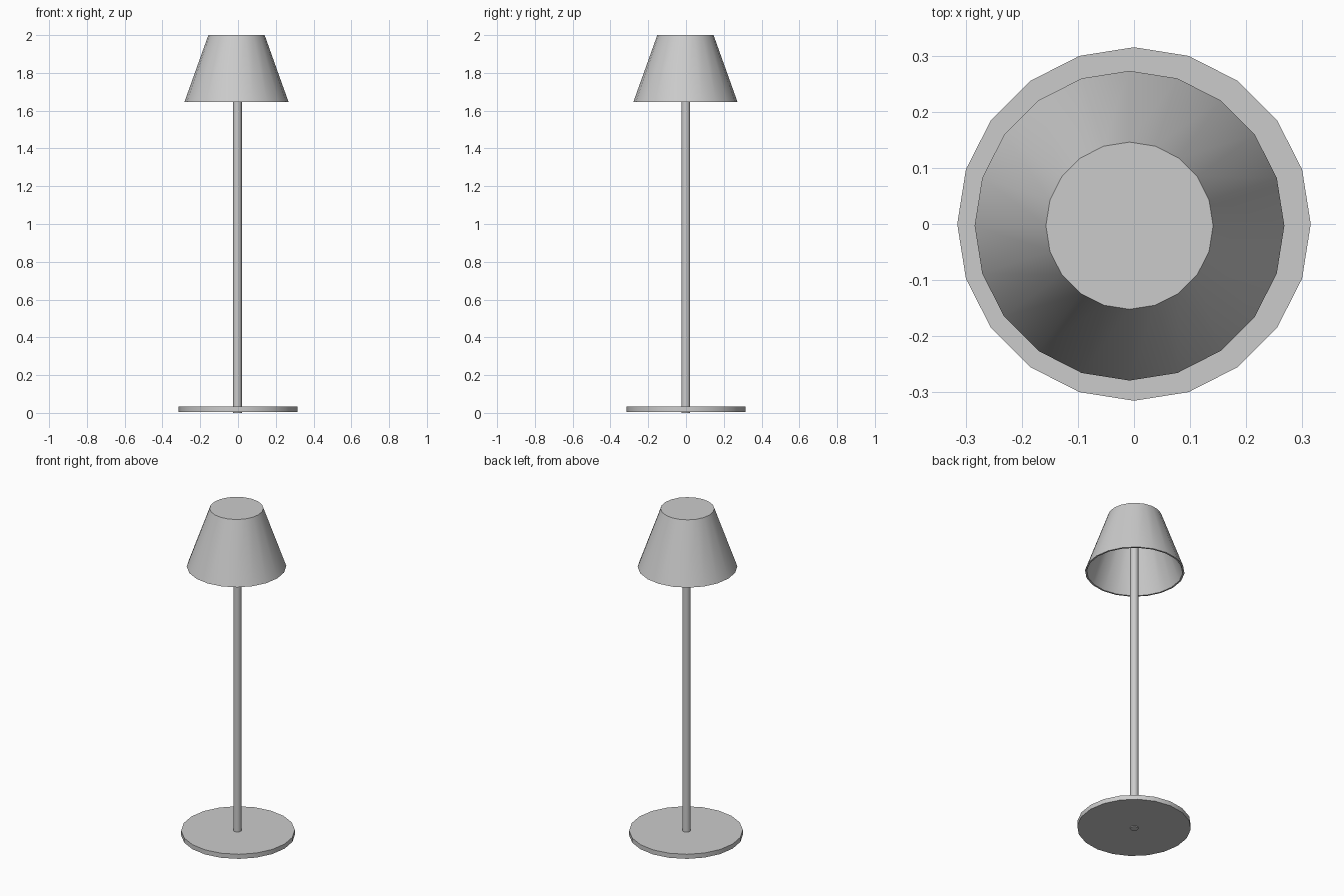
import bpy, bmesh
from math import cos, sin, tau, radians

if "Cube" in bpy.data.objects:
    bpy.data.objects.remove(bpy.data.objects["Cube"])


def lathe(name, profile, sides, centre=(0, 0)):
    """Revolve (radius, z) points about z, closing both ends with flat caps."""
    bm = bmesh.new()
    rings = [[bm.verts.new((r * cos(tau * i / sides), r * sin(tau * i / sides), z))
              for i in range(sides)] for r, z in profile]
    for a, b in zip(rings, rings[1:]):
        for i in range(sides):
            j = (i + 1) % sides
            bm.faces.new((a[i], a[j], b[j], b[i]))
    bm.faces.new(rings[0])
    bm.faces.new(rings[-1])
    bmesh.ops.recalc_face_normals(bm, faces=bm.faces)
    mesh = bpy.data.meshes.new(name)
    bm.to_mesh(mesh)
    bm.free()
    obj = bpy.data.objects.new(name, mesh)
    obj.location = (*centre, 0)
    bpy.context.collection.objects.link(obj)
    bpy.ops.object.select_all(action='DESELECT')
    obj.select_set(True)
    bpy.context.view_layer.objects.active = obj
    bpy.ops.object.shade_smooth_by_angle(angle=radians(30))
    return obj


# Round foot plate
lathe("base", [(0.315, 0.005), (0.315, 0.033)], 20)

# Thin pole, standing on the ground and reaching up inside the shade
lathe("pole", [(0.023, 0.0), (0.023, 1.99)], 20, (-0.003, -0.001))

# Hollow conical shade: inner ceiling, inner wall, bottom rim, outer wall, top cap
lathe("shade", [(0.141, 1.99), (0.266, 1.645), (0.276, 1.645), (0.149, 2.0)],
      20, (-0.008, -0.003))
